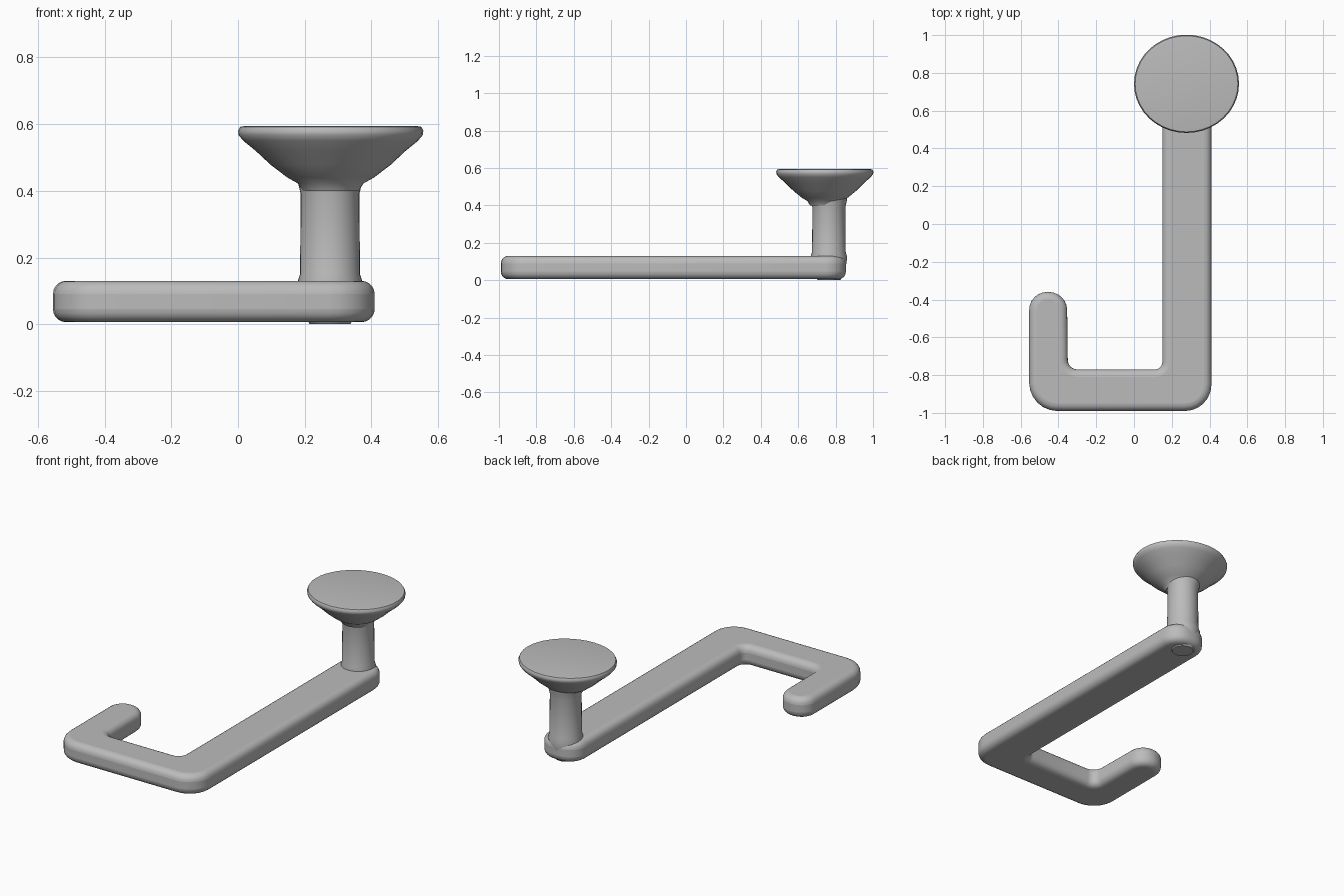
import bpy
import bmesh
from math import cos, sin, pi, radians
from mathutils import Vector

cube = bpy.data.objects.get("Cube")
if cube:
    bpy.data.objects.remove(cube, do_unlink=True)

grey = bpy.data.materials.new("plain grey")
grey.use_nodes = True
colour = (0.5, 0.5, 0.5, 1)
grey.diffuse_color = colour
grey.node_tree.nodes["Principled BSDF"].inputs["Base Color"].default_value = colour


def finish(name, bm):
    """Turn a bmesh into a smooth-shaded grey object."""
    bmesh.ops.recalc_face_normals(bm, faces=bm.faces)
    mesh = bpy.data.meshes.new(name)
    bm.to_mesh(mesh)
    bm.free()
    mesh.materials.append(grey)
    obj = bpy.data.objects.new(name, mesh)
    bpy.context.collection.objects.link(obj)
    bpy.ops.object.select_all(action="DESELECT")
    obj.select_set(True)
    bpy.context.view_layer.objects.active = obj
    bpy.ops.object.shade_smooth_by_angle(angle=radians(40))
    return obj


def rounded_outline(corners, steps=6):
    """Replace each right-angled corner (x, y, radius) with an arc."""
    points = []
    for i, (x, y, r) in enumerate(corners):
        c = Vector((x, y))
        after = corners[(i + 1) % len(corners)]
        u = (Vector(corners[i - 1][:2]) - c).normalized()
        v = (Vector(after[:2]) - c).normalized()
        centre = c + r * (u + v)
        for s in range(steps + 1):
            a = s / steps * pi / 2
            points.append(centre - r * (v * cos(a) + u * sin(a)))
    return points


def lathe(name, profile, centre, sides=32, depth_scale=1):
    """Revolve (radius, height) points around a vertical axis."""
    bm = bmesh.new()
    rings = []
    for r, z in profile:
        rings.append([bm.verts.new((centre[0] + r * cos(2 * pi * k / sides),
                                    centre[1] + r * depth_scale * sin(2 * pi * k / sides), z))
                      for k in range(sides)])
    for low, high in zip(rings, rings[1:]):
        for k in range(sides):
            n = (k + 1) % sides
            bm.faces.new((low[k], low[n], high[n], high[k]))
    bm.faces.new(rings[0])
    bm.faces.new(rings[-1])
    return finish(name, bm)


# Hooked arm: long bar, cross bar and short return as one rounded slab
corners = [
    (0.15, 0.855, 0.11), (0.15, -0.77, 0.04), (-0.35, -0.77, 0.05),
    (-0.355, -0.36, 0.095), (-0.555, -0.36, 0.095), (-0.555, -0.99, 0.15),
    (0.41, -0.99, 0.14), (0.41, 0.855, 0.11),
]
bm = bmesh.new()
base = bm.faces.new([bm.verts.new((p.x, p.y, 0.006)) for p in rounded_outline(corners)])
top = bmesh.ops.extrude_face_region(bm, geom=[base], use_keep_orig=True)
bmesh.ops.translate(bm, vec=(0, 0, 0.124),
                    verts=[g for g in top["geom"] if isinstance(g, bmesh.types.BMVert)])
arm = finish("hooked_arm", bm)
bevel = arm.modifiers.new("rounded edges", "BEVEL")
bevel.width = 0.055
bevel.segments = 5
bevel.limit_method = "ANGLE"
bevel.angle_limit = radians(60)

# Upright post with slight flares at both ends
lathe("post", [(0.06, 0.0), (0.085, 0.03), (0.092, 0.08), (0.098, 0.125), (0.09, 0.15),
               (0.088, 0.39), (0.095, 0.42), (0.1, 0.45)], (0.276, 0.764))

# Flared cup with a flat round top
lathe("flared_head", [(0.085, 0.4), (0.098, 0.422), (0.13, 0.44), (0.18, 0.478),
                      (0.225, 0.52), (0.262, 0.55), (0.276, 0.567), (0.278, 0.58),
                      (0.272, 0.592), (0.26, 0.594)],
      (0.278, 0.742), sides=40, depth_scale=0.935)
